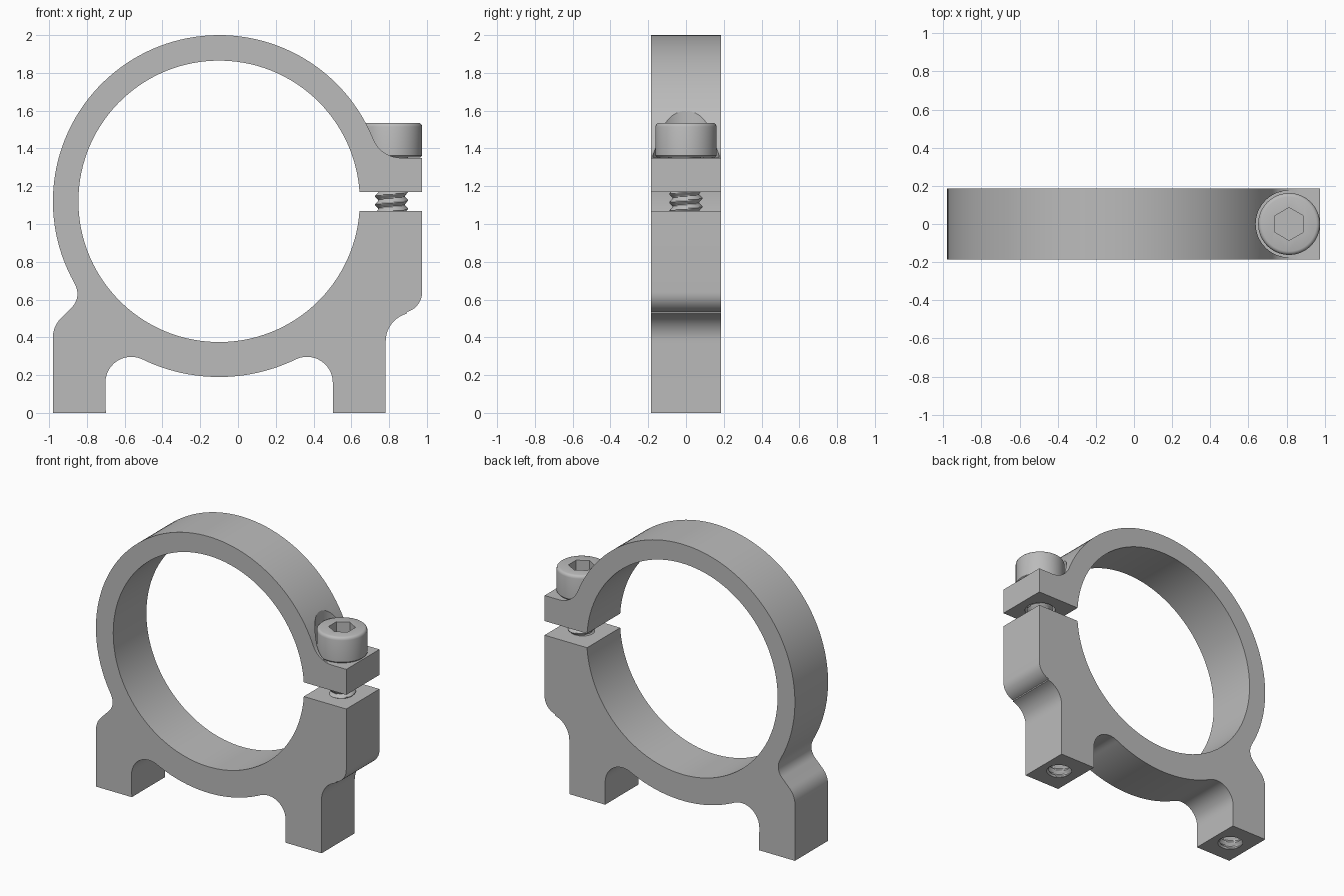
import bpy, bmesh, math
from math import sin, cos, pi, radians

cube = bpy.data.objects.get("Cube")
if cube:
    bpy.data.objects.remove(cube, do_unlink=True)

metal = bpy.data.materials.new("grey metal")
metal.use_nodes = True
GREY = (0.5, 0.5, 0.5, 1)
metal.diffuse_color = GREY
metal.node_tree.nodes["Principled BSDF"].inputs["Base Color"].default_value = GREY

HALF = 0.185          # half depth of the clamp
CX, CZ = -0.1, 1.12   # ring centre
BOLT_X = 0.813


def make_object(name, bm):
    bmesh.ops.recalc_face_normals(bm, faces=bm.faces)
    mesh = bpy.data.meshes.new(name)
    bm.to_mesh(mesh)
    bm.free()
    mesh.materials.append(metal)
    ob = bpy.data.objects.new(name, mesh)
    bpy.context.collection.objects.link(ob)
    return ob


def arc(x, z, r, a0, a1, n):
    """Points on an arc, angles in degrees."""
    angles = [radians(a0 + (a1 - a0) * i / n) for i in range(n + 1)]
    return [(x + r * cos(a), z + r * sin(a)) for a in angles]


def lathe(name, x, rings, seg=48):
    """Closed solid from a list of rings; a ring is (z, radius function of angle)."""
    bm = bmesh.new()
    rows = []
    for z, radius in rings:
        row = []
        for i in range(seg):
            a = 2 * pi * i / seg
            r = radius(a)
            row.append(bm.verts.new((x + r * cos(a), r * sin(a), z)))
        rows.append(row)
    for lo, hi in zip(rows, rows[1:]):
        for i in range(seg):
            j = (i + 1) % seg
            bm.faces.new((lo[i], lo[j], hi[j], hi[i]))
    bm.faces.new(rows[0][::-1])
    bm.faces.new(rows[-1])
    return make_object(name, bm)


def cylinder(name, x, r, z0, z1, seg=48):
    return lathe(name, x, [(z0, lambda a: r), (z1, lambda a: r)], seg)


def thread(name, x, r_min, r_max, z0, z1, pitch=0.045):
    """Solid with a helical V thread."""
    steps = max(8, round((z1 - z0) / pitch * 8))

    def ring(z):
        def radius(a):
            phase = (z / pitch - a / (2 * pi)) % 1
            return r_min + (r_max - r_min) * abs(2 * phase - 1)
        return z, radius
    return lathe(name, x, [ring(z0 + (z1 - z0) * i / steps) for i in range(steps + 1)], 32)


def cut(target, cutter):
    mod = target.modifiers.new("cut", 'BOOLEAN')
    mod.operation, mod.solver, mod.object = 'DIFFERENCE', 'EXACT', cutter
    bpy.context.view_layer.objects.active = target
    bpy.ops.object.modifier_apply(modifier=mod.name)
    bpy.data.objects.remove(cutter, do_unlink=True)


def smooth(ob, angle=30):
    bpy.ops.object.select_all(action='DESELECT')
    ob.select_set(True)
    bpy.context.view_layer.objects.active = ob
    bpy.ops.object.shade_smooth_by_angle(angle=radians(angle))


# Clamp outline: upper lug, ring, left foot, underside, right foot, bore
gap = math.degrees(math.asin(0.05 / 0.745))
outline = [(0.975, 1.17), (0.975, 1.35)]
outline += arc(0.864, 1.51, 0.16, 270, 202.1, 10)
outline += arc(CX, CZ, 0.88, 23, 209.5, 72)
outline += arc(-0.95, 0.63, 0.1, 28, -45, 9)
outline += arc(-0.84, 0.40, 0.14, 135, 180, 7)
outline += [(-0.98, 0), (-0.70, 0)]
outline += arc(-0.565, 0.16, 0.137, 180, 64.2, 12)
outline += arc(CX, CZ, 0.93, 245, 295, 24)
outline += arc(0.365, 0.16, 0.137, 115.8, 0, 12)
outline += [(0.502, 0), (0.782, 0)]
outline += arc(0.932, 0.38, 0.15, 180, 105, 10)
outline += arc(0.865, 0.64, 0.11, -75, 0, 9)
outline += [(0.975, 1.07)]
outline += arc(CX, CZ, 0.745, -gap, -360 + gap, 120)

bm = bmesh.new()
front = bm.faces.new([bm.verts.new((x, -HALF, z)) for x, z in outline])
back = bmesh.ops.extrude_face_region(bm, geom=[front])["geom"]
bmesh.ops.translate(bm, vec=(0, 2 * HALF, 0),
                    verts=[v for v in back if isinstance(v, bmesh.types.BMVert)])
clamp = make_object("ring_clamp_body", bm)

# Screw head pocket, clearance hole and threaded mounting holes
cut(clamp, cylinder("head_pocket", BOLT_X, 0.175, 1.352, 1.8, 64))
cut(clamp, cylinder("clearance_hole", BOLT_X, 0.1, 1.12, 1.4))
for x in (-0.84, 0.642):
    cut(clamp, thread("mounting_hole", x, 0.072, 0.092, -0.01, 0.3))
smooth(clamp)

# Socket head with a rounded rim and hexagonal recess
profile = [(1.352, 0.152), (1.362, 0.162), (1.515, 0.162),
           (1.526, 0.159), (1.533, 0.152), (1.536, 0.143)]
head = lathe("screw_head", BOLT_X, [(z, lambda a, r=r: r) for z, r in profile], 64)
hexagon = cylinder("hex_recess", 0, 0.086, 1.44, 1.6, 6)
hexagon.rotation_euler.z = radians(30)
hexagon.location.x = BOLT_X
bpy.context.view_layer.update()
cut(head, hexagon)
smooth(head)

# Threaded shank crossing the gap
shank = thread("screw_shank", BOLT_X, 0.068, 0.09, 0.7, 1.36)
smooth(shank, 40)
